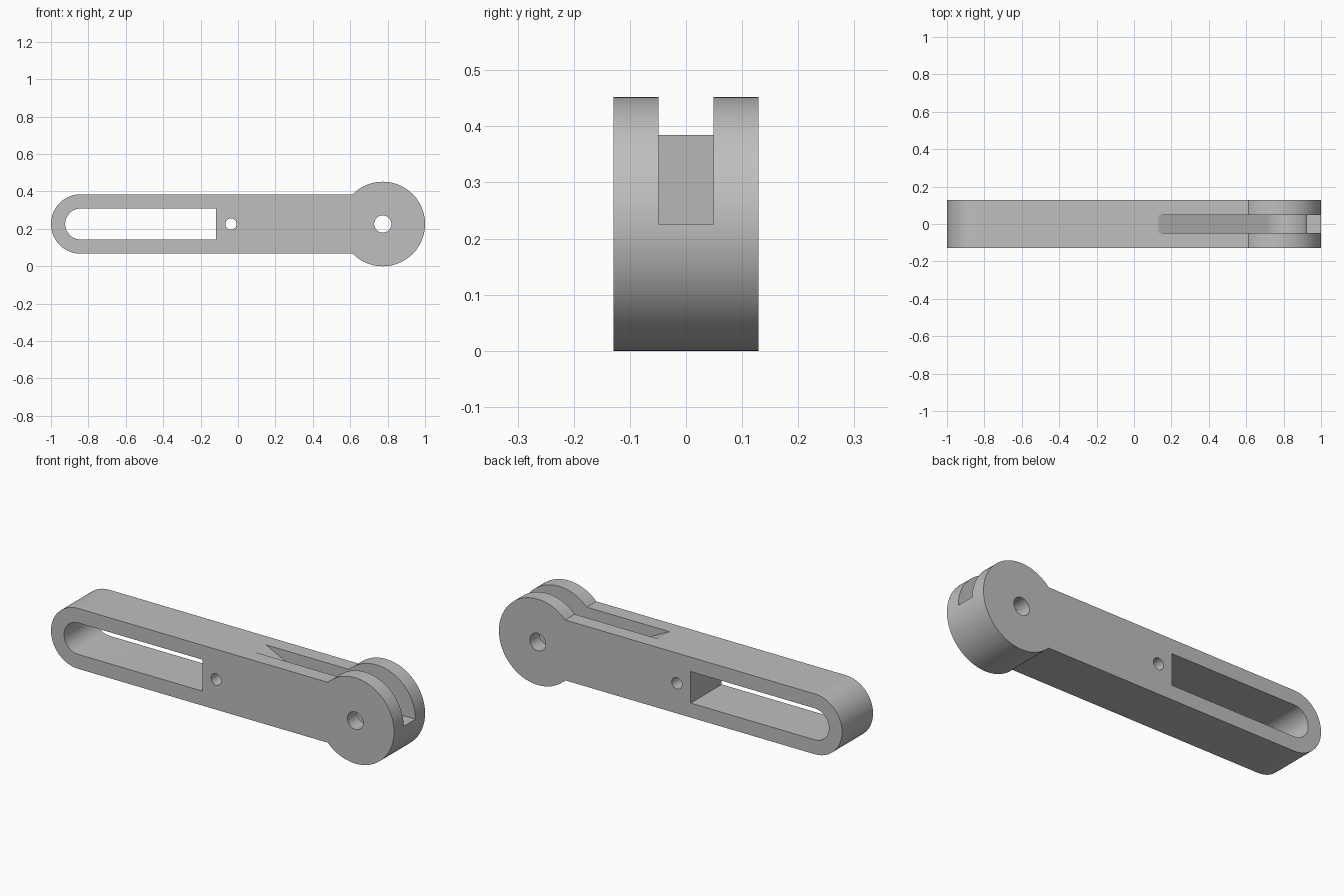
import bpy, bmesh, math

cube = bpy.data.objects.get("Cube")
if cube:
    bpy.data.objects.remove(cube, do_unlink=True)

# Main dimensions
MID_Z = 0.226
HALF_DEPTH = 0.129
PIVOT_X, PIVOT_R = 0.774, 0.226
END_X, ARM_R = -0.841, 0.159
POCKET_R = 0.147
SLOT_HALF = 0.049

grey = bpy.data.materials.new("plain_grey")
grey.use_nodes = True
grey.diffuse_color = (0.52, 0.52, 0.52, 1)
grey.node_tree.nodes["Principled BSDF"].inputs["Base Color"].default_value = (0.52, 0.52, 0.52, 1)


def arc(cx, r, start, end, steps):
    """Points (x, z) on an arc about the centre line."""
    return [(cx + r * math.cos(start + (end - start) * i / steps),
             MID_Z + r * math.sin(start + (end - start) * i / steps))
            for i in range(steps + 1)]


def circle(cx, r, steps=48):
    return arc(cx, r, 0, 2 * math.pi, steps)[:-1]


def prism(name, profile, half):
    """Extrude an x-z profile symmetrically along y."""
    bm = bmesh.new()
    face = bm.faces.new([bm.verts.new((x, -half, z)) for x, z in profile])
    moved = bmesh.ops.extrude_face_region(bm, geom=[face])["geom"]
    verts = [v for v in moved if isinstance(v, bmesh.types.BMVert)]
    bmesh.ops.translate(bm, verts=verts, vec=(0, 2 * half, 0))
    bmesh.ops.recalc_face_normals(bm, faces=bm.faces)
    mesh = bpy.data.meshes.new(name)
    bm.to_mesh(mesh)
    bm.free()
    mesh.materials.append(grey)
    obj = bpy.data.objects.new(name, mesh)
    bpy.context.collection.objects.link(obj)
    return obj


# Lever body: rounded arm flowing into the large pivot disc
join = math.asin(ARM_R / PIVOT_R)
half_turn = math.pi / 2
body = prism("lever_body",
             arc(PIVOT_X, PIVOT_R, join - math.pi, math.pi - join, 96)
             + arc(END_X, ARM_R, half_turn, 3 * half_turn, 48), HALF_DEPTH)

# Long window with one rounded end
window = prism("window_cutter",
               arc(END_X, 0.083, half_turn, 3 * half_turn, 32)
               + [(-0.118, MID_Z - 0.083), (-0.118, MID_Z + 0.083)], 0.3)

# Pin holes
small_hole = prism("small_hole_cutter", circle(-0.037, 0.03), 0.3)
pivot_hole = prism("pivot_hole_cutter", circle(PIVOT_X, 0.046), 0.3)

# Fork slot: sloped ramp tangent to a round pocket, with a flat step at the tip
start_x, top_z = 0.13, MID_Z + ARM_R
dx, dz = PIVOT_X - start_x, ARM_R
slope = math.atan2(dz, dx) + math.asin(POCKET_R / math.hypot(dx, dz))
rise = 0.2
fork = prism("fork_slot_cutter",
             [(start_x - rise / math.tan(slope), top_z + rise), (start_x, top_z)]
             + arc(PIVOT_X, POCKET_R, -half_turn - slope, 0, 48)
             + [(1.2, MID_Z), (1.2, top_z + rise)], SLOT_HALF)

# Apply the cuts
bpy.context.view_layer.objects.active = body
body.select_set(True)
for cutter in (window, small_hole, fork, pivot_hole):
    cutter.hide_render = True
    mod = body.modifiers.new(cutter.name, "BOOLEAN")
    mod.operation = "DIFFERENCE"
    mod.solver = "EXACT"
    mod.object = cutter
    bpy.ops.object.modifier_apply(modifier=mod.name)
    bpy.data.objects.remove(cutter, do_unlink=True)

bpy.ops.object.shade_smooth_by_angle(angle=math.radians(20))
